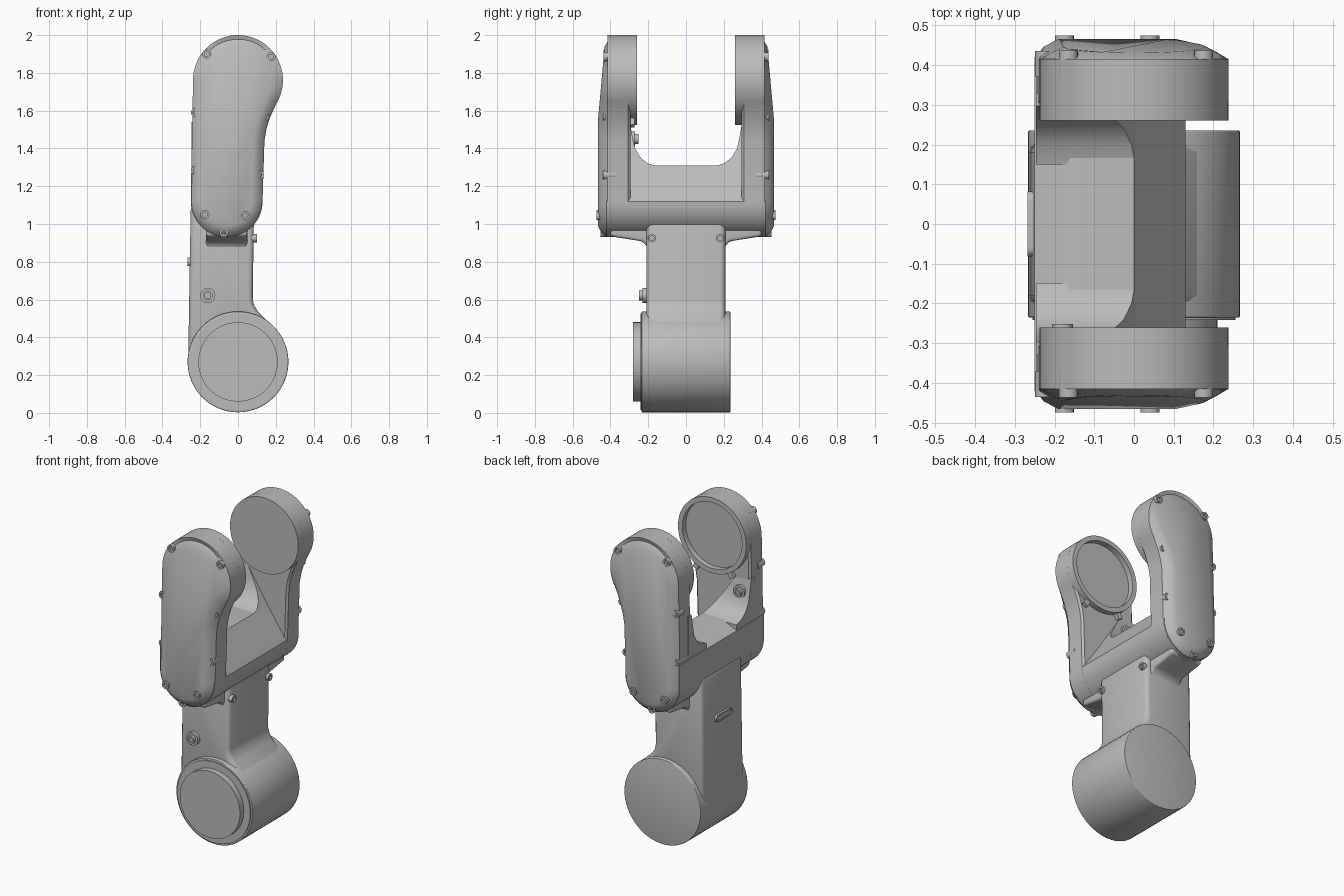
import bpy, bmesh
from math import sin, cos, radians
from mathutils import Vector, Matrix

cube = bpy.data.objects.get("Cube")
if cube:
    bpy.data.objects.remove(cube, do_unlink=True)

grey = bpy.data.materials.new("light_grey")
grey.use_nodes = True
GREY = (0.5, 0.5, 0.5, 1)
grey.diffuse_color = GREY
for node in grey.node_tree.nodes:
    if node.type == 'BSDF_PRINCIPLED':
        node.inputs["Base Color"].default_value = GREY


def finish(name, bm):
    bmesh.ops.recalc_face_normals(bm, faces=bm.faces[:])
    mesh = bpy.data.meshes.new(name)
    bm.to_mesh(mesh)
    bm.free()
    mesh.materials.append(grey)
    mesh.shade_smooth()
    mesh.set_sharp_from_angle(angle=radians(32))
    ob = bpy.data.objects.new(name, mesh)
    bpy.context.collection.objects.link(ob)
    return ob


def arc(cx, cz, r, start, end, steps):
    angles = [radians(start + (end - start) * i / steps) for i in range(steps + 1)]
    return [(cx + r * cos(a), cz + r * sin(a)) for a in angles]


def circle(cx, cz, r, sides=48):
    return arc(cx, cz, r, 0, 360, sides)[:-1]


def loft(layers):
    """Bridge closed loops of equal length and cap both ends."""
    bm = bmesh.new()
    loops = [[bm.verts.new(p) for p in layer] for layer in layers]
    for low, high in zip(loops, loops[1:]):
        for i in range(len(low)):
            bm.faces.new((low[i - 1], low[i], high[i], high[i - 1]))
    bm.faces.new(loops[0])
    end_cap = bm.faces.new(loops[-1])
    return bm, end_cap


def prism(name, pts, a, b, axis='Y', bevel=0, recess=None, slope=None):
    """Extrude a profile from a to b; optionally recess the far cap."""
    place = (lambda p, t: (p[0], t, p[1])) if axis == 'Y' else (lambda p, t: (t, p[0], p[1]))
    bm, cap = loft([[place(p, t) for p in pts] for t in (a, b)])
    bmesh.ops.recalc_face_normals(bm, faces=bm.faces[:])
    if slope:
        geom = bm.verts[:] + bm.edges[:] + bm.faces[:]
        bmesh.ops.bisect_plane(bm, geom=geom, plane_co=slope[0], plane_no=slope[1], clear_outer=True)
        rim = [e for e in bm.edges if e.is_boundary]
        bmesh.ops.holes_fill(bm, edges=rim, sides=0)
    if recess:
        rim_width, depth = recess
        bmesh.ops.inset_region(bm, faces=[cap], thickness=rim_width)
        walls = bmesh.ops.extrude_face_region(bm, geom=[cap])
        verts = [g for g in walls["geom"] if isinstance(g, bmesh.types.BMVert)]
        shift = depth if b < a else -depth
        bmesh.ops.translate(bm, verts=verts, vec=(0, shift, 0) if axis == 'Y' else (shift, 0, 0))
        if cap.is_valid:
            bmesh.ops.delete(bm, geom=[cap], context='FACES_ONLY')
    if bevel:
        sharp = [e for e in bm.edges if e.is_manifold and e.calc_face_angle(0) > 0.6]
        bmesh.ops.bevel(bm, geom=sharp, offset=bevel, segments=3, profile=0.5,
                        affect='EDGES', clamp_overlap=True)
    return finish(name, bm)


# Shoulder drum with its front cap
prism("base_drum", circle(0, 0.27, 0.267, 64), -0.235, 0.235, bevel=0.004)
prism("base_front_rim", circle(0, 0.27, 0.255, 64), -0.242, -0.23)
prism("base_front_cap", circle(0, 0.27, 0.21, 64), -0.28, -0.23)

# Neck rising from the drum, flared on one side
neck = [(-0.264, 0.27), (-0.25, 1.1), (0.085, 1.1), (0.078, 0.6), (0.085, 0.57),
        (0.11, 0.53), (0.19, 0.455), (0.1, 0.27)]
prism("neck", neck, -0.208, 0.208, bevel=0.028)

# Cross bar joining both fork arms
LOW = (-0.06, 1.12)
RIDGE = Vector((0.0, 0, 1.31))
bar = arc(*LOW, 0.19, 180, 360, 24) + [(0.11, 1.15), (0.0, 1.31), (-0.16, 1.31), (-0.25, 1.27)]
prism("cross_bar", bar, -0.42, 0.42)
under = [(-0.2, 0.84), (-0.205, 0.88), (-0.23, 0.908), (-0.40, 0.935), (-0.40, 1.0),
         (0.40, 1.0), (0.40, 0.935), (0.23, 0.908), (0.205, 0.88), (0.2, 0.84)]
prism("under_bracket", under, -0.17, 0.05, axis='X', bevel=0.015)


def arm_outline(d):
    """Arm silhouette shrunk by d."""
    bend = [(0.14 - d, 1.44), (0.15 - d, 1.5), (0.168 - d, 1.56)]
    return (arc(0, 1.762, 0.238 - d, -32, 180, 40)
            + arc(*LOW, 0.19 - d, 180, 360, 32) + bend)


def cover_y(z):
    return 0.466 - 0.09 * max(0, z - 1.55)


screws = [(-0.165, 1.9, 0.437), (0.175, 1.885, 0.437), (0.14, 1.57, 0.44),
          (-0.225, 1.59, 0.435), (-0.225, 1.285, 0.435), (0.113, 1.26, 0.44),
          (-0.175, 1.05, 0.474), (0.04, 1.045, 0.474), (-0.075, 0.955, 0.452)]
fillet = [(0.15, 1.305), (0.2, 1.32), (0.24, 1.35), (0.27, 1.4), (0.285, 1.47),
          (0.297, 1.54), (0.33, 1.54), (0.33, 1.25), (0.15, 1.25)]

# Fork arms, front and back
for side, label in ((-1, "front"), (1, "back")):
    layers = [[(x, side * 0.295, z) for x, z in arm_outline(0.012)],
              [(x, side * 0.307, z) for x, z in arm_outline(0)],
              [(x, side * 0.415, z) for x, z in arm_outline(0)],
              [(x, side * (cover_y(z) - 0.02), z) for x, z in arm_outline(0.022)],
              [(x, side * cover_y(z), z) for x, z in arm_outline(0.06)]]
    # subdivide the long sides of the cover by its height rule
    bm, _ = loft(layers)
    finish(label + "_arm", bm)
    # Round joint seat: open socket at the front, plain disc at the back
    socket = (0.03, 0.042) if side < 0 else None
    prism(label + "_joint_seat", circle(0, 1.762, 0.238, 64), side * 0.31, side * 0.26, recess=socket)
    prism(label + "_fillet", [(side * y, z) for y, z in fillet], -0.247, 0.125,
          axis='X', slope=(RIDGE, Vector((0.19, 0, 0.12))))
    for i, (x, z, y) in enumerate(screws):
        prism(f"{label}_screw_{i + 1}", circle(x, z, 0.024, 16), side * 0.37, side * y,
              recess=(0.011, 0.012))

# Tabs below the front socket
for i, angle in enumerate((-118, -62)):
    tab = [(-0.016, -0.275), (0.016, -0.275), (0.016, -0.22), (-0.016, -0.22)]
    turn = Matrix.Rotation(radians(angle + 90), 2)
    pts = [turn @ Vector(p) + Vector((0, 1.762)) for p in tab]
    prism(f"socket_tab_{i + 1}", pts, -0.31, -0.272)

# Round plugs on the neck and the inner side of the front arm
for name, x, z, a, b in (("neck_plug", -0.16, 0.622, -0.2, -0.23),
                         ("arm_plug", -0.18, 1.45, -0.3, -0.27)):
    prism(name + "_flange", circle(x, z, 0.04, 24), a, b)
    prism(name + "_head", circle(x, z, 0.026, 24), a, b + (b - a) * 0.6, recess=(0.011, 0.01))

# Slotted plate on the flat side of the neck
slot = arc(0.06, 0.8, 0.022, -90, 90, 10) + arc(-0.06, 0.8, 0.022, 90, 270, 10)
prism("side_plate", slot, -0.245, -0.268, axis='X', recess=(0.008, 0.006))

# Small screws where the neck meets the cross bar
for side in (-1, 1):
    prism("neck_screw", circle(side * 0.18, 0.925, 0.022, 16), 0.06, 0.1, axis='X',
          recess=(0.01, 0.01))
